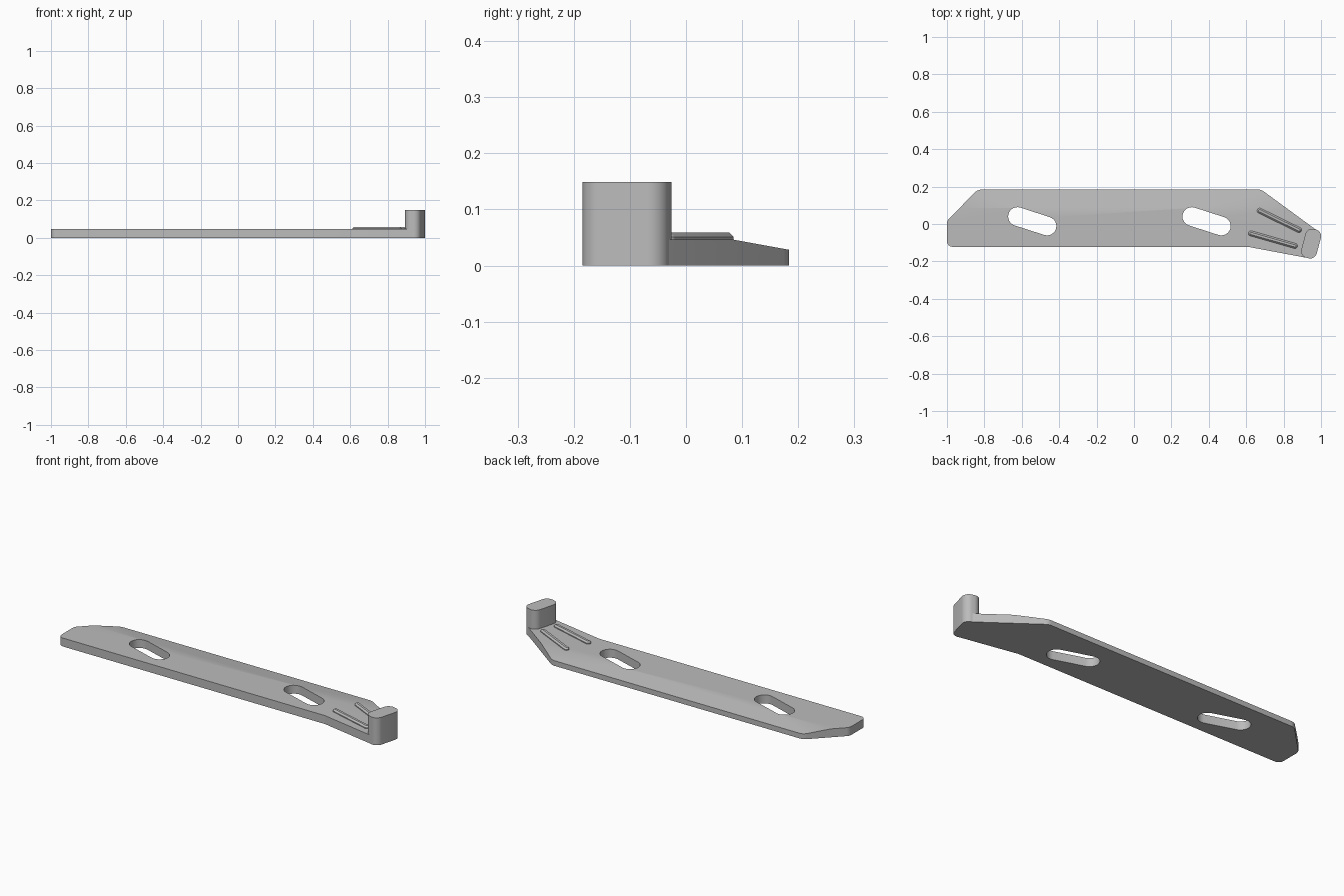
import bpy, bmesh, math
from mathutils import Vector, Matrix

cube = bpy.data.objects.get("Cube")
if cube:
    bpy.data.objects.remove(cube, do_unlink=True)

grey = bpy.data.materials.new("plain grey")
grey.use_nodes = True
colour = (0.5, 0.5, 0.5, 1)
grey.diffuse_color = colour
grey.node_tree.nodes["Principled BSDF"].inputs["Base Color"].default_value = colour


def rounded(corners, steps=8):
    """Polygon outline from (x, y, radius) corners, counter-clockwise."""
    out = []
    n = len(corners)
    for i, (x, y, r) in enumerate(corners):
        p = Vector((x, y))
        a = (Vector(corners[i - 1][:2]) - p).normalized()
        b = (Vector(corners[(i + 1) % n][:2]) - p).normalized()
        half = a.angle(b) / 2
        centre = p + (a + b).normalized() * (r / math.sin(half))
        start = p + a * (r / math.tan(half)) - centre
        sweep = math.pi - 2 * half
        for k in range(steps + 1):
            out.append(centre + Matrix.Rotation(sweep * k / steps, 2) @ start)
    return out


def stadium(p, q, r, steps=12):
    """Round-ended slot outline between two centres."""
    p, q = Vector(p), Vector(q)
    d = (q - p).normalized() * r
    out = []
    for centre, turn in ((q, -math.pi / 2), (p, math.pi / 2)):
        for k in range(steps + 1):
            out.append(centre + Matrix.Rotation(turn + math.pi * k / steps, 2) @ d)
    return out


def loft(name, layers):
    """Solid through (outline, z) layers with equal point counts."""
    bm = bmesh.new()
    rings = [[bm.verts.new((p.x, p.y, z)) for p in pts] for pts, z in layers]
    n = len(rings[0])
    for low, high in zip(rings, rings[1:]):
        for i in range(n):
            j = (i + 1) % n
            bm.faces.new((low[i], low[j], high[j], high[i]))
    bm.faces.new(rings[0][::-1])
    bm.faces.new(rings[-1])
    mesh = bpy.data.meshes.new(name)
    bm.to_mesh(mesh)
    bm.free()
    mesh.materials.append(grey)
    obj = bpy.data.objects.new(name, mesh)
    bpy.context.collection.objects.link(obj)
    return obj


def smooth(obj):
    bpy.ops.object.select_all(action='DESELECT')
    obj.select_set(True)
    bpy.context.view_layer.objects.active = obj
    bpy.ops.object.shade_smooth_by_angle(angle=math.radians(30))


# Base plate with clipped corners and a narrowing arm at the right
plate_top = 0.046
plate = loft("base_plate", [(rounded([
    (-1, -0.122, 0.03), (0.61, -0.122, 0.0001), (0.93, -0.182, 0.03),
    (0.965, -0.165, 0.01), (0.998, -0.049, 0.02), (0.68, 0.184, 0.05),
    (-0.835, 0.184, 0.05), (-1, 0.018, 0.04)]), z) for z in (0, plate_top)])

# Sloped back strip: cut the top off along a tilted plane
slope = Vector((0, plate_top - 0.028, 0.184 - 0.085)).normalized()
bm = bmesh.new()
bm.from_mesh(plate.data)
bmesh.ops.bisect_plane(bm, geom=bm.verts[:] + bm.edges[:] + bm.faces[:],
                       plane_co=(0, 0.085, plate_top), plane_no=slope,
                       clear_outer=True)
bmesh.ops.holes_fill(bm, edges=[e for e in bm.edges if e.is_boundary], sides=0)
bmesh.ops.recalc_face_normals(bm, faces=bm.faces[:])
bm.to_mesh(plate.data)
bm.free()

# Two slanted slots through the plate
cutters = []
for x in (-0.544, 0.388):
    outline = stadium((x - 0.079, 0.04), (x + 0.079, -0.011), 0.05)
    cutter = loft("slot_cutter", [(outline, -0.1), (outline, 0.1)])
    cutter.hide_render = True
    cutters.append(cutter)
    cut = plate.modifiers.new("slot", 'BOOLEAN')
    cut.operation = 'DIFFERENCE'
    cut.solver = 'EXACT'
    cut.object = cutter
bpy.context.view_layer.update()
cut_mesh = bpy.data.meshes.new_from_object(
    plate.evaluated_get(bpy.context.evaluated_depsgraph_get()))
plate.modifiers.clear()
plate.data = cut_mesh
for cutter in cutters:
    bpy.data.objects.remove(cutter, do_unlink=True)
smooth(plate)

# Upright rounded post at the end of the arm
turn = Matrix.Rotation(math.radians(-15), 2)
hw, hl, r = 0.0425, 0.079, 0.036
post_outline = [turn @ p + Vector((0.947, -0.105)) for p in rounded(
    [(-hw, -hl, r), (hw, -hl, r), (hw, hl, r), (-hw, hl, r)], 10)]
smooth(loft("end_post", [(post_outline, 0), (post_outline, 0.149)]))

# Two raised ribs with chamfered tops
for name, p, q in (("back_rib", (0.672, 0.071), (0.882, -0.032)),
                   ("front_rib", (0.625, -0.050), (0.86, -0.117))):
    wide, narrow = stadium(p, q, 0.014), stadium(p, q, 0.006)
    smooth(loft(name, [(wide, 0.04), (wide, 0.051), (narrow, 0.059)]))
